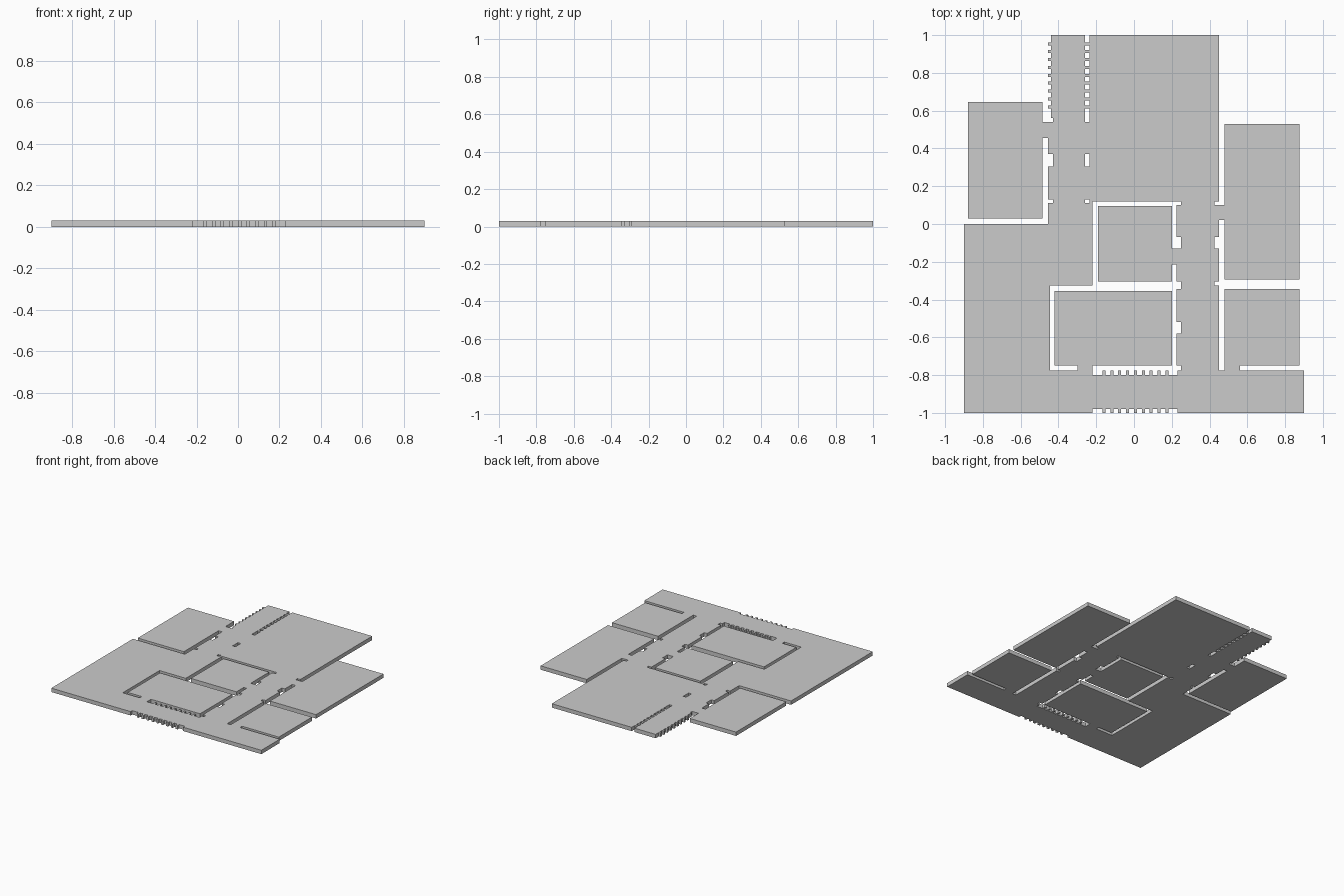
import bpy, bmesh

if "Cube" in bpy.data.objects:
    bpy.data.objects.remove(bpy.data.objects["Cube"])

THICK = 0.03

# Room floors, as (x0, y0, x1, y1)
floors = [
    (-0.44, 0.12, 0.45, 1.0),         # large upper room
    (-0.455, 0.0, -0.22, 0.54),       # upper hallway
    (-0.90, -1.0, -0.445, 0.0),       # left hall
    (-0.455, -0.325, -0.22, 0.0),     # hall centre
    (-0.90, -1.0, 0.90, -0.775),      # lower gallery
    (0.225, -0.80, 0.45, 0.12),       # right corridor
    (-0.88, 0.03, -0.485, 0.645),     # left room
    (-0.19, -0.305, 0.20, 0.095),     # inner room
    (-0.42, -0.75, 0.20, -0.355),     # lower inner room
    (0.48, -0.295, 0.875, 0.53),      # right room
    (0.48, -0.75, 0.875, -0.345),     # lower right room
]
# Door thresholds bridging the wall gaps
doors = [
    (-0.485, 0.455, -0.455, 0.54),
    (0.20, -0.215, 0.225, -0.13),
    (-0.30, -0.775, -0.22, -0.75),
    (0.45, 0.02, 0.48, 0.10),
    (0.48, -0.775, 0.56, -0.75),
]
# Wall gaps and pilaster notches
cuts = [(-0.26, 0.54, -0.235, 1.0), (-0.22, -1.0, 0.23, -0.98),
        (-0.22, -0.80, 0.23, -0.775), (0.45, -0.775, 0.48, -0.345),
        (-0.485, 0.54, -0.43, 0.56)]
for y0, y1 in [(0.305, 0.37), (0.11, 0.13)]:
    cuts += [(-0.455, y0, -0.43, y1), (-0.26, y0, -0.235, y1)]
for y0, y1 in [(0.10, 0.12), (-0.13, -0.07), (-0.325, -0.305)]:
    cuts += [(0.225, y0, 0.25, y1), (0.425, y0, 0.45, y1)]
cuts += [(0.225, -0.345, 0.25, -0.325), (0.225, -0.58, 0.25, -0.52),
         (0.225, -0.775, 0.25, -0.75)]
# Baluster rows along the two open galleries
teeth = []
for k in range(9):
    x = -0.167 + 0.0417 * k
    y = 0.962 - 0.0417 * k
    teeth += [(x, -1.0, x + 0.016, -0.98), (x, -0.80, x + 0.016, -0.775),
              (-0.455, y - 0.016, -0.44, y), (-0.26, y - 0.016, -0.235, y)]


def inside(x, y, rects):
    return any(a < x < c and b < y < d for a, b, c, d in rects)


def slab(name):
    """Fill grid cells that are floor, merge them, then thicken."""
    rects = floors + doors + cuts + teeth
    xs = sorted({round(v, 4) for r in rects for v in (r[0], r[2])})
    ys = sorted({round(v, 4) for r in rects for v in (r[1], r[3])})
    bm = bmesh.new()
    verts = {}

    def vert(i, j):
        if (i, j) not in verts:
            verts[i, j] = bm.verts.new((xs[i], ys[j], 0))
        return verts[i, j]

    for i in range(len(xs) - 1):
        for j in range(len(ys) - 1):
            x, y = (xs[i] + xs[i + 1]) / 2, (ys[j] + ys[j + 1]) / 2
            solid = inside(x, y, floors + doors) and not inside(x, y, cuts)
            if solid or inside(x, y, teeth):
                bm.faces.new([vert(i, j), vert(i + 1, j),
                              vert(i + 1, j + 1), vert(i, j + 1)])
    bmesh.ops.dissolve_limit(bm, angle_limit=0.01, verts=bm.verts[:], edges=bm.edges[:])
    ext = bmesh.ops.extrude_face_region(bm, geom=bm.faces[:], use_keep_orig=True)
    top = [g for g in ext["geom"] if isinstance(g, bmesh.types.BMVert)]
    bmesh.ops.translate(bm, verts=top, vec=(0, 0, THICK))
    bmesh.ops.recalc_face_normals(bm, faces=bm.faces[:])
    mesh = bpy.data.meshes.new(name)
    bm.to_mesh(mesh)
    bm.free()
    ob = bpy.data.objects.new(name, mesh)
    bpy.context.collection.objects.link(ob)


slab("floor_slab")
